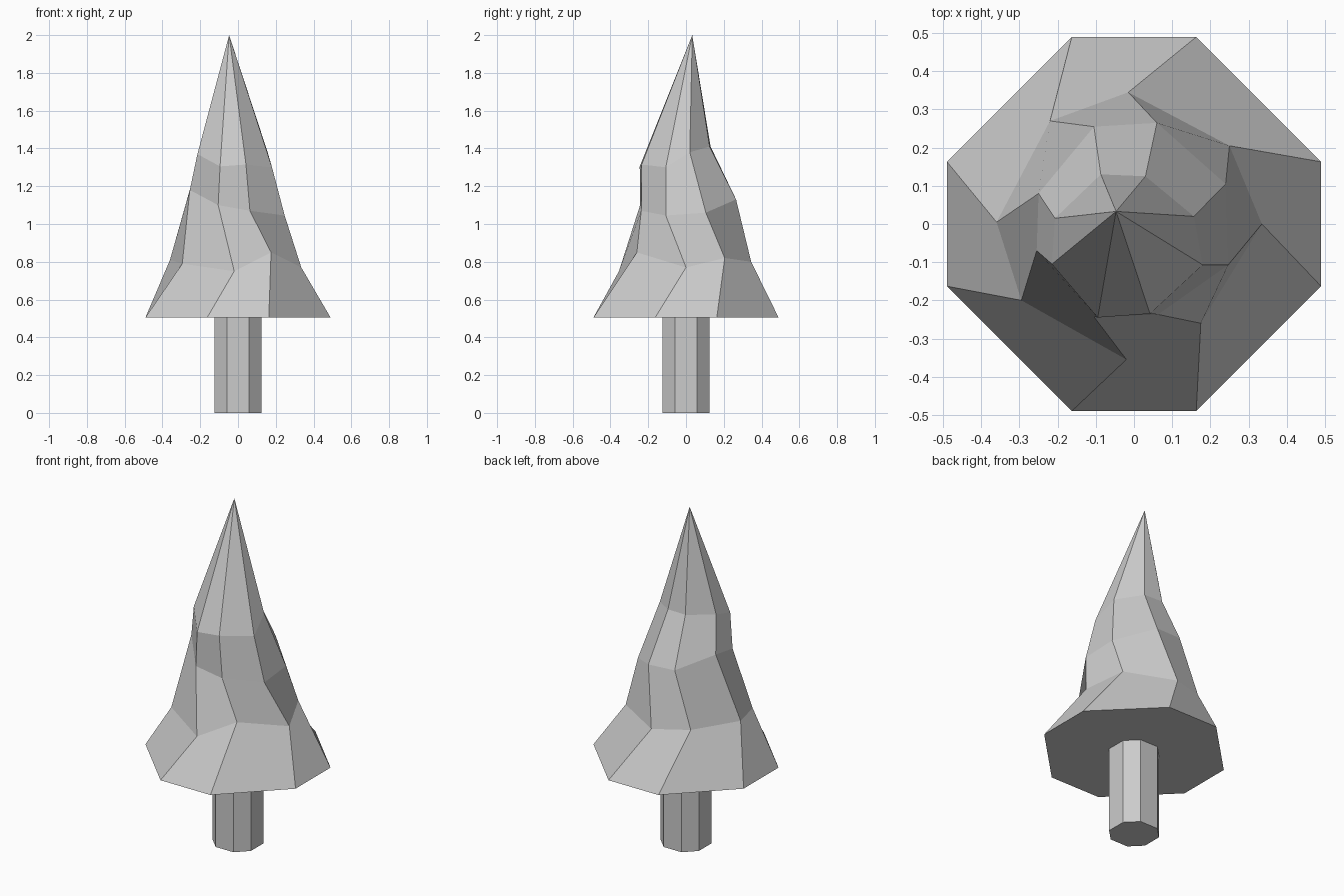
import bpy, bmesh

if "Cube" in bpy.data.objects:
    bpy.data.objects.remove(bpy.data.objects["Cube"])


def octagon(a, b, z):
    """Chamfered-square ring, starting at the front-left corner."""
    return [(-b, -a, z), (b, -a, z), (a, -b, z), (a, b, z),
            (b, a, z), (-b, a, z), (-a, b, z), (-a, -b, z)]


def loft(name, rings, apex=None):
    """Skin a stack of 8-point rings, ending in a flat cap or a point."""
    bm = bmesh.new()
    rows = [[bm.verts.new(p) for p in ring] for ring in rings]
    bm.faces.new(rows[0][::-1])
    for low, high in zip(rows, rows[1:]):
        for i in range(8):
            j = (i + 1) % 8
            bm.faces.new((low[i], low[j], high[j], high[i]))
    if apex:
        tip = bm.verts.new(apex)
        for i in range(8):
            bm.faces.new((rows[-1][i], rows[-1][(i + 1) % 8], tip))
    else:
        bm.faces.new(rows[-1])
    bmesh.ops.recalc_face_normals(bm, faces=bm.faces)
    mesh = bpy.data.meshes.new(name)
    bm.to_mesh(mesh)
    bm.free()
    obj = bpy.data.objects.new(name, mesh)
    bpy.context.collection.objects.link(obj)
    return obj


# Trunk
loft("trunk", [octagon(0.125, 0.058, 0), octagon(0.125, 0.058, 0.505)])

# Twisted, irregular foliage cone
lower = [(-0.02, -0.355, 0.75), (0.175, -0.26, 0.85), (0.335, 0.0, 0.77), (0.25, 0.205, 0.82),
         (-0.015, 0.345, 0.80), (-0.22, 0.27, 0.82), (-0.36, 0.005, 0.81), (-0.295, -0.20, 0.79)]
middle = [(-0.105, -0.243, 1.10), (0.063, -0.237, 1.07), (0.247, -0.107, 1.045), (0.24, 0.105, 1.06),
          (0.06, 0.265, 1.13), (-0.105, 0.255, 1.135), (-0.25, 0.08, 1.20), (-0.255, -0.07, 1.18)]
upper = [(-0.095, -0.245, 1.305), (0.042, -0.235, 1.315), (0.18, -0.107, 1.30), (0.157, 0.02, 1.38),
         (0.03, 0.125, 1.41), (-0.087, 0.13, 1.41), (-0.207, 0.015, 1.40), (-0.215, -0.105, 1.37)]
loft("foliage", [octagon(0.49, 0.163, 0.505), lower, middle, upper], apex=(-0.047, 0.033, 2.0))
